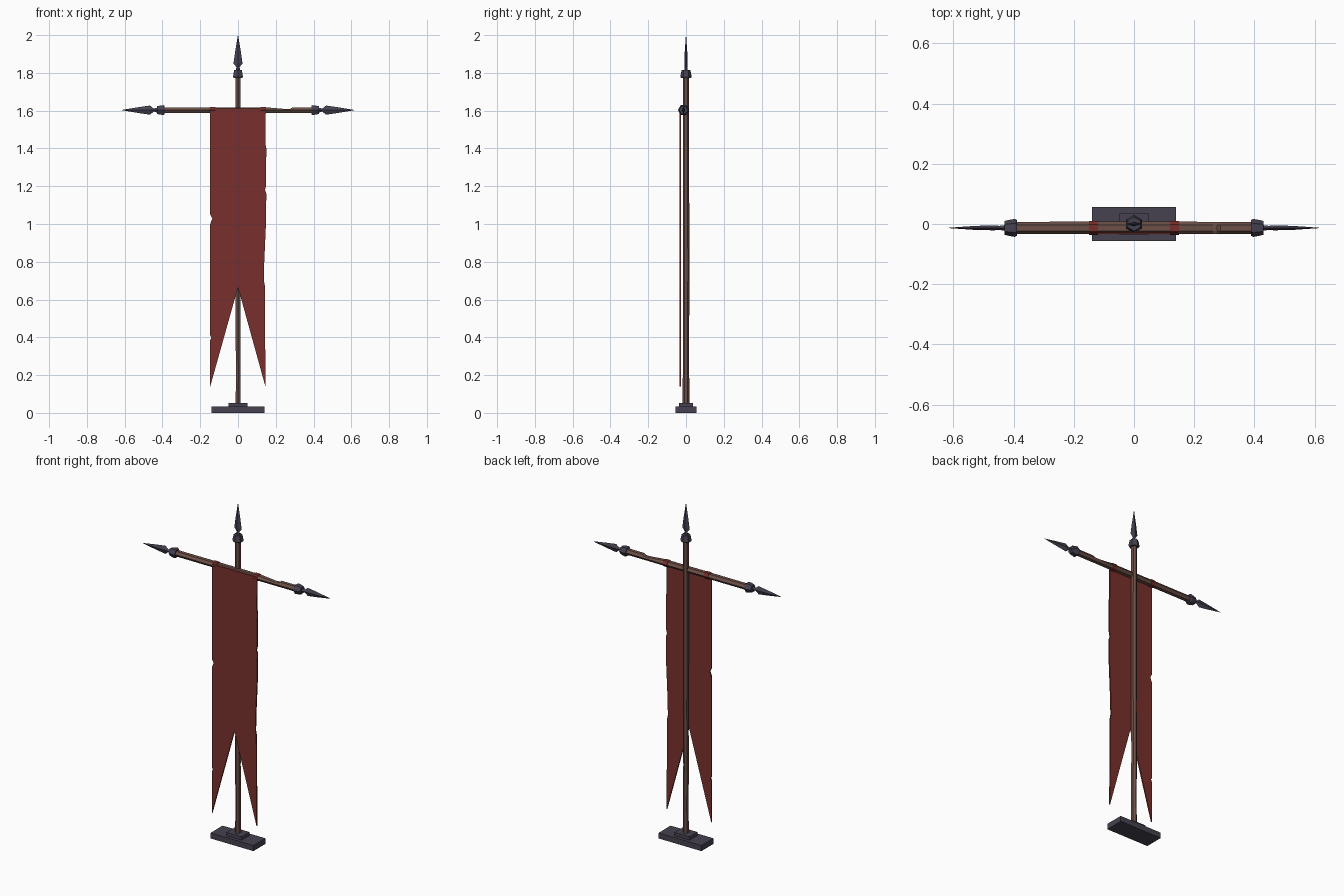
import bpy, bmesh
from math import sin, cos, pi
from mathutils import Matrix, Vector

if "Cube" in bpy.data.objects:
    bpy.data.objects.remove(bpy.data.objects["Cube"])


def material(name, rgb):
    m = bpy.data.materials.new(name)
    m.diffuse_color = (*rgb, 1)
    m.use_nodes = True
    m.node_tree.nodes["Principled BSDF"].inputs["Base Color"].default_value = m.diffuse_color
    return m


CLOTH = material("red_cloth", (0.19, 0.030, 0.026))
WOOD = material("brown_wood", (0.15, 0.080, 0.062))
METAL = material("dark_metal", (0.062, 0.054, 0.082))


def finish(name, bm, mat, matrix=Matrix()):
    bm.transform(matrix)
    bmesh.ops.recalc_face_normals(bm, faces=bm.faces)
    me = bpy.data.meshes.new(name)
    bm.to_mesh(me)
    bm.free()
    me.materials.append(mat)
    ob = bpy.data.objects.new(name, me)
    bpy.context.collection.objects.link(ob)
    return ob


def loft(name, rings, sides, mat, matrix=Matrix()):
    """rings: (z, x radius, y radius, x offset, y offset, dent on the -x side)"""
    bm = bmesh.new()
    loops = []
    for ring in rings:
        z, rx, ry, ox, oy, dent = (*ring, 0, 0, 0)[:6]
        loop = []
        for i in range(sides):
            a = pi / 2 + 2 * pi * i / sides
            x = rx * cos(a)
            if x < -rx / 2:
                x += dent
            loop.append(bm.verts.new((x + ox, ry * sin(a) + oy, z)))
        loops.append(loop)
    for lo, hi in zip(loops, loops[1:]):
        for i in range(sides):
            j = (i + 1) % sides
            bm.faces.new((lo[i], lo[j], hi[j], hi[i]))
    bm.faces.new(loops[0])
    bm.faces.new(loops[-1])
    return finish(name, bm, mat, matrix)


def box(name, size, z, mat):
    bm = bmesh.new()
    bmesh.ops.create_cube(bm, size=1)
    bmesh.ops.scale(bm, vec=size, verts=bm.verts)
    return finish(name, bm, mat, Matrix.Translation((0, 0, z + size[2] / 2)))


def finial(name, matrix):
    # hexagonal collar and flat diamond-section spearhead
    loft(name + "_collar", [(0, .026, .026), (.008, .030, .030), (.030, .026, .026),
                            (.042, .023, .023)], 6, METAL, matrix)
    loft(name + "_spearhead", [(.035, .014, .010), (.058, .008, .007), (.078, .024, .008),
                               (.135, .016, .007), (.226, .0008, .0008)], 4, METAL, matrix)


# stepped base
box("base_plate", (.28, .112, .033), 0, METAL)
box("base_step", (.098, .074, .020), .033, METAL)

# slightly crooked upright pole
loft("upright_pole", [(.05, .015, .018), (.22, .014, .017, .002, 0), (.45, .015, .017, -.001, 0),
                      (.77, .014, .017, .001, .001), (1.2, .015, .017), (1.6, .014, .017),
                      (1.785, .014, .017)], 6, WOOD)
finial("top", Matrix.Translation((0, 0, 1.772)))

# crossbar with a chip on its upper side
BAR = Vector((0, -.013, 1.603))
right = Matrix.Translation(BAR) @ Matrix.Rotation(pi / 2, 4, 'Y')
left = Matrix.Translation(BAR) @ Matrix.Rotation(-pi / 2, 4, 'Y')
loft("crossbar", [(-.40, .017, .020), (-.15, .017, .021), (.15, .017, .021),
                  (.262, .017, .020, 0, 0, .010), (.275, .017, .020, 0, 0, .010),
                  (.288, .017, .020), (.40, .017, .020)], 6, WOOD, right)

# mirrored ends and cloth loops
for side, m in (("right", right), ("left", left)):
    finial(side, m @ Matrix.Translation((0, 0, .388)))
    loft(side + "_cloth_loop", [(.119, .020, .0235), (.149, .020, .0235)], 6, CLOTH, m)

# torn swallowtail banner
outline = [(-.147, 1.612), (-.147, 1.05), (-.136, 1.03), (-.147, 1.0), (-.147, .41),
           (-.141, .40), (-.147, .385), (-.147, .14), (0, .665), (.145, .14),
           (.143, .67), (.137, .70), (.139, .80), (.148, 1.0), (.150, 1.16),
           (.143, 1.18), (.148, 1.2), (.150, 1.40), (.146, 1.42), (.147, 1.612)]
bm = bmesh.new()
face = bm.faces.new([bm.verts.new((x, -.034, z)) for x, z in outline])
new = bmesh.ops.extrude_face_region(bm, geom=[face], use_keep_orig=True)["geom"]
bmesh.ops.translate(bm, vec=(0, .008, 0),
                    verts=[g for g in new if isinstance(g, bmesh.types.BMVert)])
finish("banner_cloth", bm, CLOTH)
